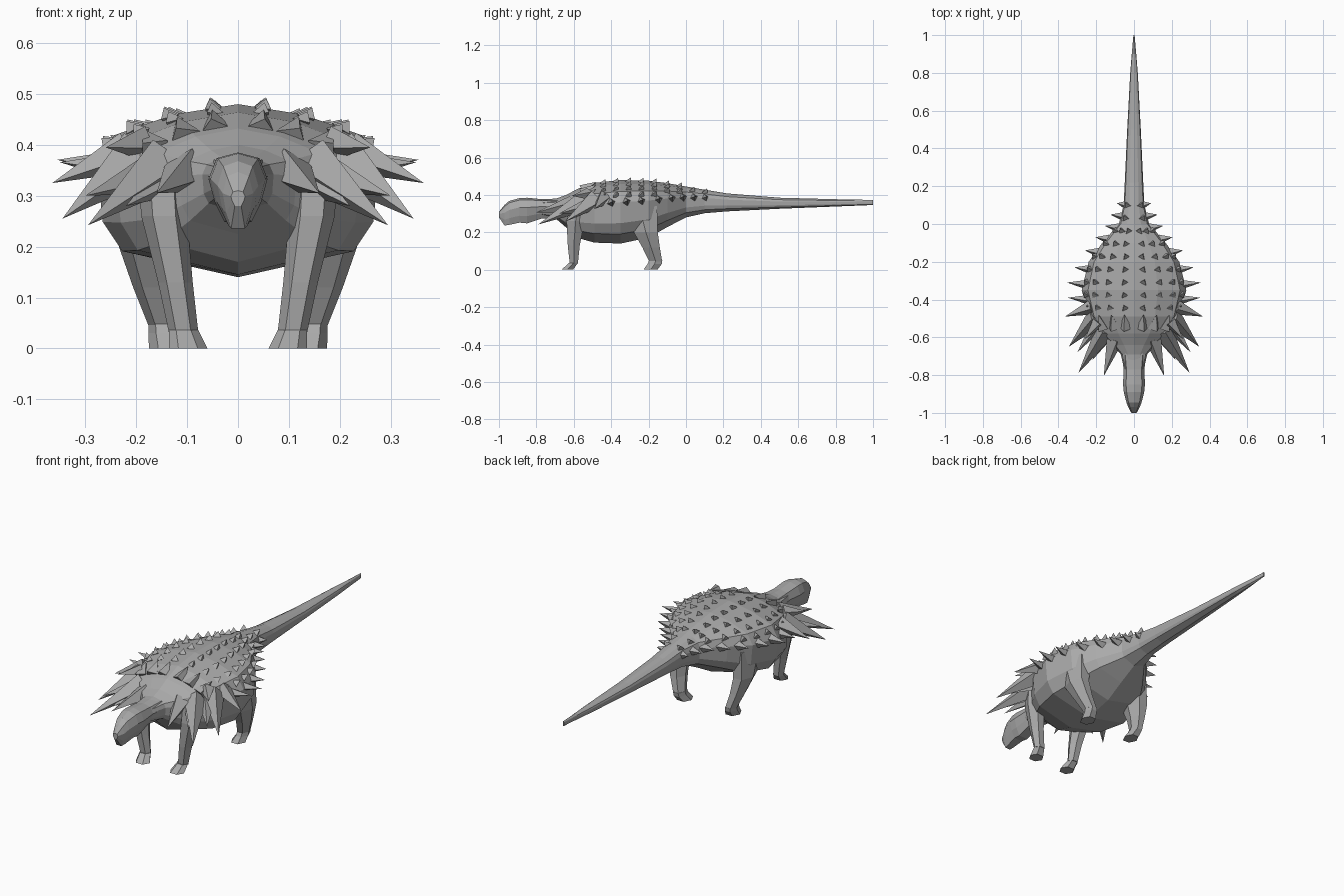
import bpy, bmesh
from math import cos, sin, pi
from mathutils import Vector

cube = bpy.data.objects.get("Cube")
if cube:
    bpy.data.objects.remove(cube)

hide = bpy.data.materials.new("grey hide")
hide.use_nodes = True
GREY = (0.4, 0.4, 0.4, 1)
hide.diffuse_color = GREY
hide.node_tree.nodes["Principled BSDF"].inputs["Base Color"].default_value = GREY


def finish(bm, name):
    bmesh.ops.recalc_face_normals(bm, faces=bm.faces)
    mesh = bpy.data.meshes.new(name)
    bm.to_mesh(mesh)
    bm.free()
    mesh.materials.append(hide)
    obj = bpy.data.objects.new(name, mesh)
    bpy.context.collection.objects.link(obj)
    return obj


def loft(name, rings):
    """Skin closed rings of points and cap both ends."""
    bm = bmesh.new()
    loops = [[bm.verts.new(p) for p in ring] for ring in rings]
    n = len(loops[0])
    for a, b in zip(loops, loops[1:]):
        for i in range(n):
            j = (i + 1) % n
            bm.faces.new((a[i], a[j], b[j], b[i]))
    bm.faces.new(loops[0])
    bm.faces.new(loops[-1])
    return finish(bm, name)


def loft_sections(name, sections, profile):
    """Scale a mirrored half profile into each section and skin them."""
    outline = profile + [(-x, z) for x, z in reversed(profile) if x > 0]
    loft(name, [[(x * w, y, b + z * (t - b)) for x, z in outline]
                for y, w, t, b in sections])


# Sections are y, half width, top, bottom; profiles are fractions of these
BODY = [
    (-.8, .045, .37, .29), (-.69, .07, .382, .268), (-.64, .115, .4, .225),
    (-.58, .18, .432, .17), (-.49, .24, .464, .145), (-.35, .277, .48, .14),
    (-.2, .24, .476, .172), (-.1, .168, .463, .228), (0, .08, .445, .28),
    (.1, .055, .428, .302), (.22, .049, .408, .312), (.5, .036, .385, .326),
    (.8, .02, .377, .338), (.9, .012, .375, .342), (1.0, .003, .373, .346),
]
BODY_PROFILE = [(0, 1), (.46, .94), (.88, .82), (1, .65), (.96, .32), (.82, .15), (0, 0)]
loft_sections("body", BODY, BODY_PROFILE)

# Head, tapering to the jaw
HEAD = [
    (-1.0, .014, .31, .28), (-.97, .03, .347, .236), (-.945, .04, .368, .24),
    (-.89, .054, .383, .252), (-.85, .058, .385, .248), (-.77, .055, .377, .274),
    (-.68, .066, .38, .27),
]
loft_sections("head", HEAD, [(0, 1), (.72, .92), (1, .62), (.78, .28), (.45, 0)])


def skin_point(y, across):
    """Point on the upper hide, at a fraction of the half width."""
    a, b = next((a, b) for a, b in zip(BODY, BODY[1:]) if a[0] <= y <= b[0])
    t = (y - a[0]) / (b[0] - a[0])
    w, top, bottom = [p + (q - p) * t for p, q in zip(a[1:], b[1:])]
    for (x0, z0), (x1, z1) in zip(BODY_PROFILE, BODY_PROFILE[1:4]):
        if x0 <= across <= x1:
            f = z0 + (z1 - z0) * (across - x0) / (x1 - x0)
            return Vector((across * w, y, bottom + f * (top - bottom)))


# Legs: centre x, centre y, z, half width, half depth of each ring
def leg(name, rings):
    for side, label in ((1, "left"), (-1, "right")):
        loft(label + "_" + name,
             [[(side * (cx + rx * cos(k * pi / 3)), cy + ry * sin(k * pi / 3), z)
               for k in range(6)] for cx, cy, z, rx, ry in rings])


leg("front_leg", [(.15, -.575, .34, .046, .065), (.145, -.59, .26, .045, .056),
                  (.123, -.6, .13, .034, .037), (.107, -.6, .032, .029, .025)])
leg("front_foot", [(.107, -.602, .036, .029, .027), (.098, -.635, 0, .038, .036)])
leg("hind_leg", [(.18, -.25, .34, .06, .11), (.187, -.215, .2, .047, .074),
                 (.17, -.187, .12, .036, .054), (.148, -.162, .045, .028, .04)])
leg("hind_foot", [(.148, -.162, .05, .028, .041), (.146, -.168, .03, .03, .044),
                  (.138, -.19, 0, .037, .043)])


# Spikes: pyramids from a sunken base to a tip, on both sides
def add_spike(bm, base, tip, radius, sides=3):
    axis = (tip - base).normalized()
    u = axis.cross(Vector((0, 1, 0.3))).normalized()
    v = axis.cross(u)
    for side in (1, -1):
        def place(p):
            return bm.verts.new((side * p.x, p.y, p.z))
        apex = place(tip)
        ring = [place(base + radius * (cos(2 * pi * k / sides) * u +
                                       sin(2 * pi * k / sides) * v))
                for k in range(sides)]
        for k in range(sides):
            bm.faces.new((ring[k], ring[(k + 1) % sides], apex))
        bm.faces.new(ring)


# Back studs in rows, leaning outward and to the rear
bm = bmesh.new()
for row in range(9):
    y = -.445 + row * .068
    if y < -.12:
        columns = (.19, .5, .75, .92)
    elif y < -.02:
        columns = (.25, .55, .85)
    else:
        columns = (.6,)
    for across in columns:
        p = skin_point(y, across)
        lean = Vector((.022 * across, .014, .024 - .008 * across))
        add_spike(bm, p - Vector((0, 0, .004)), p + lean, .022)
finish(bm, "back_studs")

# Larger collar spikes in front of the studs
bm = bmesh.new()
for across in (.22, .52, .82):
    p = skin_point(-.55, across)
    add_spike(bm, p - Vector((0, 0, .012)),
              p + Vector((.03 * across, .07, .035)), .036, 4)
finish(bm, "collar_spikes")

# Flank spikes shrinking towards the tail: y, tip x
bm = bmesh.new()
for y, reach in ((-.4, .35), (-.32, .355), (-.24, .315), (-.15, .26),
                 (-.08, .205), (-.02, .155), (.04, .125), (.1, .09)):
    p = skin_point(y, 1)
    add_spike(bm, p - Vector((.015, 0, 0)), Vector((reach, y + .01, p.z + .008)), .025, 4)
finish(bm, "flank_spikes")

# Long shoulder spikes sweeping forward: base, tip, radius
bm = bmesh.new()
for base, tip, radius in (
        ((.22, -.44, .385), (.365, -.49, .325), .042),
        ((.2, -.49, .375), (.345, -.65, .255), .055),
        ((.19, -.53, .34), (.3, -.68, .3), .038),
        ((.15, -.56, .36), (.295, -.79, .242), .055),
        ((.15, -.59, .33), (.22, -.72, .28), .036),
        ((.1, -.61, .35), (.16, -.805, .305), .046),
        ((.19, -.52, .405), (.26, -.61, .395), .034)):
    add_spike(bm, Vector(base), Vector(tip), radius, 4)
finish(bm, "shoulder_spikes")
